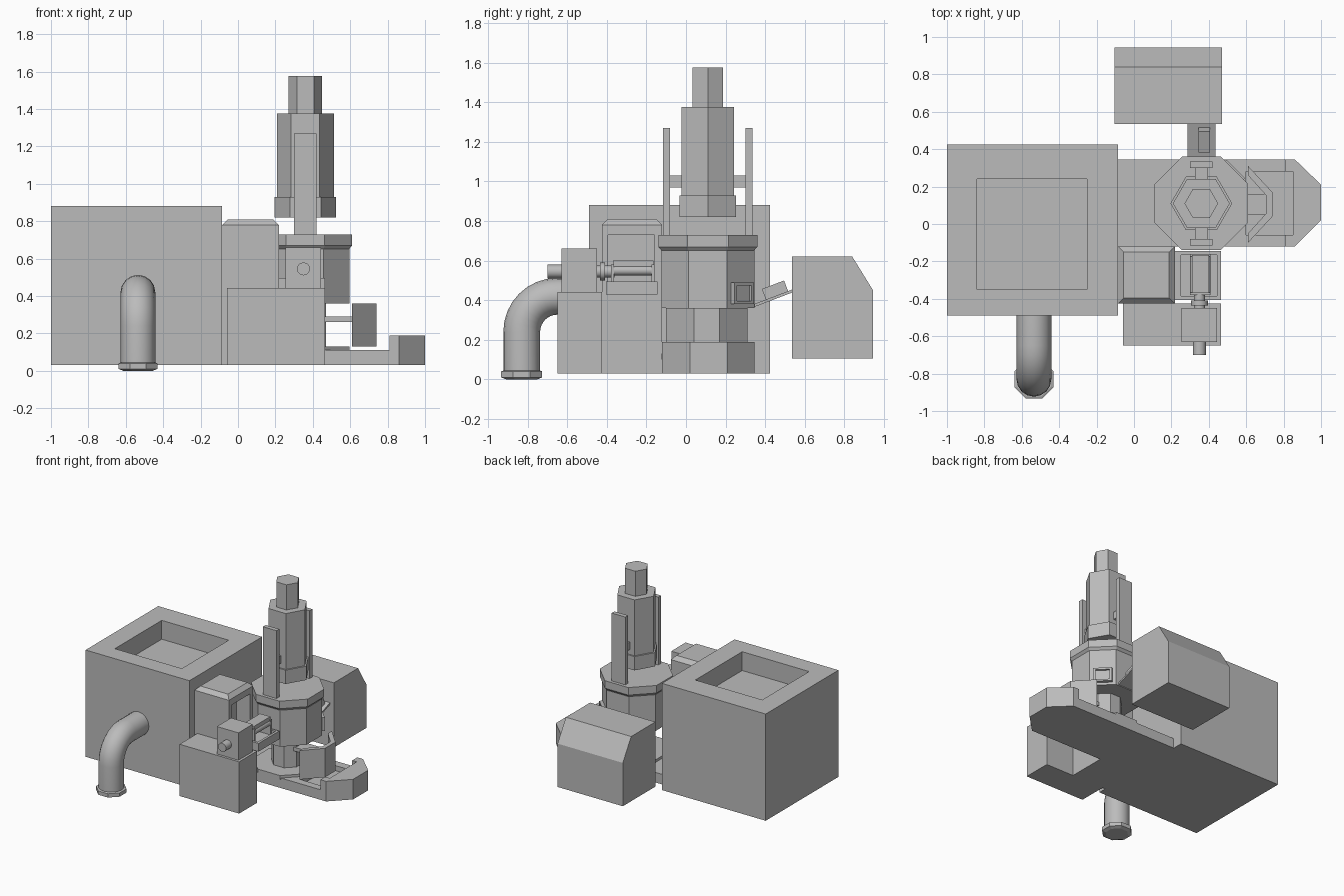
import bpy, bmesh, math
from mathutils import Vector, Matrix

cube = bpy.data.objects.get("Cube")
if cube:
    bpy.data.objects.remove(cube, do_unlink=True)

grey = bpy.data.materials.new("plain grey")
grey.use_nodes = True
COLOUR = (0.5, 0.5, 0.5, 1)
grey.diffuse_color = COLOUR
grey.node_tree.nodes["Principled BSDF"].inputs["Base Color"].default_value = COLOUR


def finish(name, bm):
    bmesh.ops.recalc_face_normals(bm, faces=bm.faces)
    mesh = bpy.data.meshes.new(name)
    bm.to_mesh(mesh)
    bm.free()
    mesh.materials.append(grey)
    ob = bpy.data.objects.new(name, mesh)
    bpy.context.collection.objects.link(ob)
    return ob


def box(name, x, y, z, tilt=0):
    """Box from (min, max) ranges, tilted about its own x axis."""
    bm = bmesh.new()
    bmesh.ops.create_cube(bm, size=1)
    spans = (x, y, z)
    mid = Vector([(a + b) / 2 for a, b in spans])
    size = [b - a for a, b in spans]
    m = Matrix.Translation(mid) @ Matrix.Rotation(tilt, 4, 'X') @ Matrix.Diagonal((*size, 1))
    bmesh.ops.transform(bm, matrix=m, verts=bm.verts)
    return finish(name, bm)


def prism(name, outline, low, high, axis='Z'):
    """Extrude an outline along z (x, y points) or along x (y, z points)."""
    def put(p, h):
        return (*p, h) if axis == 'Z' else (h, *p)
    bm = bmesh.new()
    face = bm.faces.new([bm.verts.new(put(p, low)) for p in outline])
    out = bmesh.ops.extrude_face_region(bm, geom=[face])
    shift = Vector(put((0, 0), high - low))
    verts = [v for v in out["geom"] if isinstance(v, bmesh.types.BMVert)]
    bmesh.ops.translate(bm, vec=shift, verts=verts)
    return finish(name, bm)


def lathe(name, centre, sides, rings, turn=0.0, axis='Z', smooth=False):
    """Stack of regular polygons, each given as (radius, height)."""
    bm = bmesh.new()
    loops = []
    for r, h in rings:
        loop = []
        for i in range(sides):
            a = turn + math.tau * i / sides
            u, v = r * math.cos(a), r * math.sin(a)
            p = (u, v, h) if axis == 'Z' else (u, h, v)
            loop.append(bm.verts.new(Vector(p) + Vector(centre)))
        loops.append(loop)
    for a, b in zip(loops, loops[1:]):
        for i in range(sides):
            j = (i + 1) % sides
            bm.faces.new((a[i], a[j], b[j], b[i]))
    bm.faces.new(loops[0])
    bm.faces.new(loops[-1])
    ob = finish(name, bm)
    if smooth:
        soften(ob)
    return ob


def activate(ob):
    bpy.ops.object.select_all(action='DESELECT')
    ob.select_set(True)
    bpy.context.view_layer.objects.active = ob


def soften(ob):
    activate(ob)
    bpy.ops.object.shade_smooth_by_angle(angle=math.radians(35))


def cut(ob, x, y, z):
    cutter = box("cutter", x, y, z)
    cutter.hide_render = True
    mod = ob.modifiers.new("recess", 'BOOLEAN')
    mod.operation = 'DIFFERENCE'
    mod.solver = 'EXACT'
    mod.object = cutter
    activate(ob)
    bpy.ops.object.modifier_apply(modifier=mod.name)
    bpy.data.objects.remove(cutter, do_unlink=True)


# Large tank with an open recess on top
tank = box("tank_block", (-1, -0.085), (-0.49, 0.425), (0.03, 0.88))
cut(tank, (-0.84, -0.25), (-0.35, 0.24), (0.73, 1))

# Low base plate ending in a chamfered trough
END = [(0.86, -0.12), (1, 0.02), (1, 0.21), (0.86, 0.345)]
base = prism("base_plate", [(-0.085, -0.12)] + END + [(-0.085, 0.345)], 0.03, 0.11)
rim = prism("trough_rim", [(0.81, -0.12)] + END + [(0.81, 0.345)], 0.11, 0.19)
for part in (base, rim):
    cut(part, (0.6, 0.85), (-0.06, 0.28), (0.07, 0.3))

# Octagonal tower, standing on a pedestal
CX, CY = 0.36, 0.11
EIGHTH = math.pi / 8
WIDE = 1 / math.cos(EIGHTH)
axis_point = (CX, CY, 0)
lathe("tower_foot", axis_point, 8, [(0.235 * WIDE, 0.1), (0.235 * WIDE, 0.13)], EIGHTH)
lathe("tower_pedestal", axis_point, 8, [(0.11 * WIDE, 0.13), (0.11 * WIDE, 0.37)], EIGHTH)
lathe("tower_body", axis_point, 8, [(0.235 * WIDE, 0.36), (0.235 * WIDE, 0.65)], EIGHTH)
lathe("tower_collar", axis_point, 8,
      [(0.225 * WIDE, 0.64), (0.25 * WIDE, 0.67), (0.25 * WIDE, 0.73)], EIGHTH)

# Hexagonal press cylinder and shaft
lathe("cylinder_ring", axis_point, 6, [(0.165, 0.82), (0.165, 0.93)])
lathe("press_cylinder", axis_point, 6, [(0.152, 0.93), (0.152, 1.375)])
lathe("press_shaft", axis_point, 6, [(0.09, 1.37), (0.09, 1.575)])

# Uprights on both sides of the cylinder
for side, label in ((-1, "front"), (1, "back")):
    def span(a, b):
        return tuple(sorted((CY + side * a, CY + side * b)))
    box(label + "_upright", (0.3, 0.42), span(0.19, 0.225), (0.72, 1.27))
    box(label + "_bracket", (0.325, 0.395), span(0.12, 0.2), (0.97, 1.03))

# Curved shield in front of the trough, held by an arm
prism("shield", [(0.61, -0.1), (0.74, 0.04), (0.74, 0.17), (0.61, 0.31),
                 (0.61, 0.26), (0.705, 0.155), (0.705, 0.055), (0.61, -0.05)], 0.13, 0.36)
box("shield_arm", (0.44, 0.72), (0.05, 0.16), (0.26, 0.29))

# Framed hatch on the diagonal tower face
hatch = box("hatch_frame", (0.2, 0.26), (-0.07, 0.07), (0.38, 0.49))
cut(hatch, (0.245, 0.3), (-0.052, 0.052), (0.395, 0.475))
hatch.location = (CX, CY, 0)
hatch.rotation_euler.z = math.pi / 4

# Chute leading to the rear bin
prism("chute", [(0.33, 0.36), (0.54, 0.44), (0.54, 0.455), (0.33, 0.375)],
      0.285, 0.435, 'X')
box("chute_block", (0.345, 0.405), (0.39, 0.51), (0.42, 0.48), math.radians(21))
prism("rear_bin", [(0.535, 0.105), (0.945, 0.105), (0.945, 0.45),
                   (0.84, 0.62), (0.535, 0.62)], -0.105, 0.47, 'X')

# Cabinet with a bevelled top and a recess in its side
cabinet = box("cabinet", (-0.085, 0.218), (-0.425, -0.12), (0.03, 0.78))
cut(cabinet, (0.1, 0.3), (-0.395, -0.16), (0.44, 0.73))
bm = bmesh.new()
bmesh.ops.create_cube(bm, size=1)
for v in bm.verts:
    inset = 0.03 if v.co.z > 0 else 0
    v.co = ((v.co.x * (0.303 - 2 * inset) / 1) + 0.0665,
            v.co.y * (0.305 - 2 * inset) - 0.2725, 0.795 + v.co.z * 0.03)
finish("cabinet_top", bm)

# Feeder tray with rollers between the cabinet and the tower
tray = box("feeder_tray", (0.2, 0.465), (-0.405, -0.145), (0.43, 0.495))
cut(tray, (0.25, 0.445), (-0.385, -0.165), (0.46, 0.6))
for x in (0.325, 0.385):
    lathe("feeder_roller", (x, 0, 0.55), 12, [(0.025, -0.37), (0.025, -0.165)],
          axis='Y', smooth=True)
box("roller_cover", (0.31, 0.4), (-0.37, -0.165), (0.565, 0.6))
for y in (-0.38, -0.175):
    box("roller_support", (0.3, 0.41), (y, y + 0.015), (0.46, 0.58))

# Drive motor on its stand
box("motor_stand", (-0.06, 0.465), (-0.65, -0.425), (0.03, 0.442))
box("motor_box", (0.255, 0.445), (-0.63, -0.45), (0.44, 0.66))
for name, r, y0, y1 in (("motor_knob", 0.035, -0.7, -0.62),
                        ("drive_shaft", 0.03, -0.46, -0.36),
                        ("drive_coupling", 0.045, -0.435, -0.41)):
    lathe(name, (0.35, 0, 0.545), 12, [(r, y0), (r, y1)], axis='Y', smooth=True)

# Bent drain pipe swept along an elbow, with a flange at its foot
SIDES, PX, PR, BEND = 16, -0.535, 0.093, 0.18
path = [(-0.83, 0.02, 0)]
path += [(-0.65 - BEND * math.cos(a), 0.24 + BEND * math.sin(a), a)
         for a in (math.pi / 2 * i / 8 for i in range(9))]
path.append((-0.48, 0.42, math.pi / 2))
bm = bmesh.new()
loops = []
for y, z, a in path:
    ring = []
    for i in range(SIDES):
        t = math.tau * i / SIDES
        out = PR * math.sin(t)
        ring.append(bm.verts.new((PX + PR * math.cos(t),
                                  y - out * math.cos(a), z + out * math.sin(a))))
    loops.append(ring)
for a, b in zip(loops, loops[1:]):
    for i in range(SIDES):
        j = (i + 1) % SIDES
        bm.faces.new((a[i], a[j], b[j], b[i]))
bm.faces.new(loops[0])
bm.faces.new(loops[-1])
soften(finish("drain_pipe", bm))
lathe("pipe_flange", (PX, -0.83, 0), 8,
      [(0.085, 0), (0.112, 0.01), (0.112, 0.04), (0.1, 0.045)], EIGHTH)
